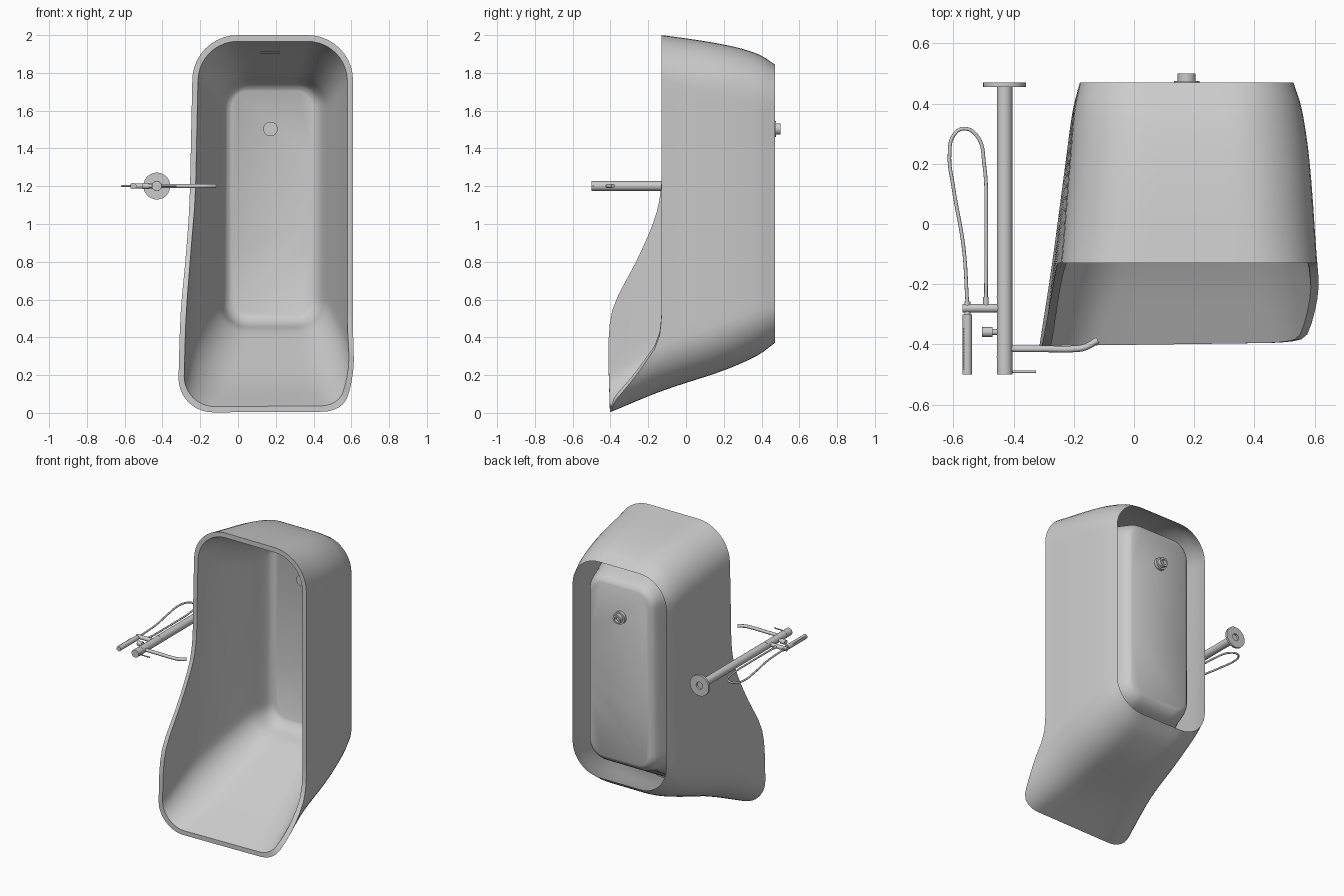
import bpy, bmesh, math
from mathutils import Vector

if "Cube" in bpy.data.objects:
    bpy.data.objects.remove(bpy.data.objects["Cube"], do_unlink=True)

grey = bpy.data.materials.new("light_grey")
grey.use_nodes = True
grey.diffuse_color = (0.6, 0.6, 0.6, 1)
grey.node_tree.nodes["Principled BSDF"].inputs["Base Color"].default_value = (0.6, 0.6, 0.6, 1)


def finish(obj, name):
    obj.name = name
    obj.data.materials.append(grey)
    bpy.ops.object.select_all(action="DESELECT")
    obj.select_set(True)
    bpy.context.view_layer.objects.active = obj
    bpy.ops.object.shade_smooth_by_angle(angle=math.radians(35))
    return obj


def from_bmesh(name, bm):
    mesh = bpy.data.meshes.new(name)
    bm.to_mesh(mesh)
    bm.free()
    obj = bpy.data.objects.new(name, mesh)
    bpy.context.collection.objects.link(obj)
    return finish(obj, name)


def rod(name, a, b, radius, sides=32):
    a, b = Vector(a), Vector(b)
    bpy.ops.mesh.primitive_cylinder_add(radius=radius, depth=(b - a).length,
                                        vertices=sides, location=(a + b) / 2)
    obj = bpy.context.object
    obj.rotation_euler = (b - a).to_track_quat("Z", "Y").to_euler()
    return finish(obj, name)


def lathe(name, x, z, profile, sides=40):
    """Turn a (radius, y) profile around an axis along y."""
    bm = bmesh.new()
    verts = [bm.verts.new((x + r, y, z)) for r, y in profile]
    edges = [bm.edges.new(pair) for pair in zip(verts, verts[1:])]
    bmesh.ops.spin(bm, geom=verts + edges, cent=(x, 0, z), axis=(0, 1, 0),
                   angle=math.tau, steps=sides)
    bmesh.ops.remove_doubles(bm, verts=bm.verts, dist=0.0001)
    bmesh.ops.recalc_face_normals(bm, faces=bm.faces)
    return from_bmesh(name, bm)


def tube(name, points, radius, z):
    curve = bpy.data.curves.new(name, "CURVE")
    curve.dimensions = "3D"
    curve.bevel_depth = radius
    curve.bevel_resolution = 4
    curve.use_fill_caps = True
    spline = curve.splines.new("BEZIER")
    spline.bezier_points.add(len(points) - 1)
    for bp, (x, y) in zip(spline.bezier_points, points):
        bp.co = (x, y, z)
        bp.handle_left_type = bp.handle_right_type = "AUTO"
    obj = bpy.data.objects.new(name, curve)
    bpy.context.collection.objects.link(obj)
    bpy.ops.object.select_all(action="DESELECT")
    obj.select_set(True)
    bpy.context.view_layer.objects.active = obj
    bpy.ops.object.convert(target="MESH")
    return finish(bpy.context.object, name)


def interp(table, t):
    """Smooth lookup of a table keyed on its first column."""
    t = min(max(t, table[0][0]), table[-1][0])
    last = len(table) - 1
    i = next(k for k in range(last) if t <= table[k + 1][0])
    a, b = table[i], table[i + 1]
    before, after = table[max(i - 1, 0)], table[min(i + 2, last)]
    h = b[0] - a[0]
    f = (t - a[0]) / h
    values = []
    for p, q, p0, q1 in zip(a[1:], b[1:], before[1:], after[1:]):
        m0 = (q - p0) / (b[0] - before[0]) * h
        m1 = (q1 - p) / (after[0] - a[0]) * h
        values.append(p + f * m0 + f * f * (3 * (q - p) - 2 * m0 - m1)
                      + f ** 3 * (2 * (p - q) + m0 + m1))
    return values


# Tub cross-sections by depth: y, x min, x max, z min, z max, corner radius
OUTER = [(-0.41, -0.315, 0.635, 0.0, 2.03, 0.18), (-0.13, -0.272, 0.609, 0.115, 2.0, 0.24),
         (0.2, -0.228, 0.584, 0.225, 1.95, 0.25), (0.38, -0.203, 0.558, 0.305, 1.9, 0.24),
         (0.47, -0.18, 0.53, 0.37, 1.845, 0.2)]
INNER = [(-0.41, -0.285, 0.605, 0.03, 2.0, 0.16), (-0.13, -0.242, 0.579, 0.165, 1.967, 0.21),
         (0.3, -0.11, 0.475, 0.43, 1.785, 0.16), (0.4, -0.08, 0.443, 0.467, 1.752, 0.13),
         (0.44, -0.06, 0.42, 0.495, 1.73, 0.11), (0.455, -0.035, 0.395, 0.52, 1.705, 0.085)]
# Rim depth by height, along each long side
RIM_LOW_X = [(0, -0.405), (0.35, -0.41), (0.5, -0.4), (0.6, -0.37), (0.8, -0.265),
             (1.0, -0.175), (1.1, -0.145), (1.22, -0.13), (1.4, -0.13)]
RIM_HIGH_X = [(0, -0.395), (0.06, -0.375), (0.15, -0.3), (0.29, -0.2), (0.37, -0.15),
              (0.5, -0.13), (0.6, -0.13)]


def section(table, y):
    """Round-cornered outline in x and z at depth y, tapering to the top on one side."""
    x0, x1, z0, z1, r = interp(table, y)
    taper = 0.05 * (0.47 - y)
    arcs = []
    for k, (cx, cz) in enumerate([(x1 - r, z1 - r), (x0 + r + taper, z1 - r),
                                  (x0 + r, z0 + r), (x1 - r, z0 + r)]):
        angles = [math.pi / 2 * (k + j / 10) for j in range(11)]
        arcs.append([(cx + r * math.cos(a), cz + r * math.sin(a)) for a in angles])
    pts = []
    for k, arc in enumerate(arcs):
        pts += arc
        a, b = arc[-1], arcs[(k + 1) % 4][0]
        n = 24 if k % 2 else 6
        pts += [(a[0] + (b[0] - a[0]) * j / n, a[1] + (b[1] - a[1]) * j / n)
                for j in range(1, n)]
    return pts


def rim_depth(i):
    y = -0.13
    for _ in range(8):
        x, z = section(OUTER, y)[i]
        w = min(1, max(0, (x + 0.31) / 0.92))
        y = interp(RIM_LOW_X, z)[0] * (1 - w) + interp(RIM_HIGH_X, z)[0] * w
    return y


# Tub: outer skirt open at the back, flat rim, inner basin with closed floor
bm = bmesh.new()
columns = []
count = len(section(OUTER, 0))
for i in range(count):
    rim = rim_depth(i)
    column = []
    for table, rows in ((OUTER, range(18, -1, -1)), (INNER, range(25))):
        last = max(rows)
        for j in rows:
            u = 1 - (1 - j / last) ** 1.5
            y = rim + (table[-1][0] - rim) * u
            x, z = section(table, y)[i]
            column.append(bm.verts.new((x, y, z)))
    columns.append(column)
for i in range(count):
    a, b = columns[i], columns[(i + 1) % count]
    for j in range(len(a) - 1):
        bm.faces.new((a[j], b[j], b[j + 1], a[j + 1]))
floor = bm.faces.new([c[-1] for c in columns])
bmesh.ops.recalc_face_normals(bm, faces=bm.faces)
floor.normal_update()
if floor.normal.y > 0:
    bmesh.ops.reverse_faces(bm, faces=bm.faces)
from_bmesh("bathtub", bm)

# Overflow slot on the upper inner wall
bpy.ops.mesh.primitive_cube_add(size=1, location=(0.17, 0.005, 1.908))
slot = bpy.context.object
slot.scale = (0.1, 0.016, 0.006)
slot.rotation_euler.x = -0.39
finish(slot, "overflow_slot")

# Drain: cover inside, flange and hollow nut outside
rod("drain_cover", (0.172, 0.44, 1.503), (0.172, 0.456, 1.503), 0.038)
lathe("drain_outlet", 0.175, 1.503, [(0, 0.456), (0.042, 0.456), (0.042, 0.476), (0.03, 0.476),
                                     (0.03, 0.5), (0.018, 0.5), (0.018, 0.478), (0, 0.478)])

# Tap column with ring-shaped floor plate and joint rings
Z = 1.201
X = -0.43
lathe("floor_plate", X, Z, [(0.024, 0.455), (0.071, 0.455), (0.071, 0.47), (0.024, 0.47),
                            (0.024, 0.455)], 48)
rod("tap_column", (X, -0.5, Z), (X, 0.456, Z), 0.026)
for y in (-0.243, -0.443):
    rod("joint_ring", (X, y - 0.002, Z), (X, y + 0.002, Z), 0.0268)
rod("tap_lever", (X, -0.491, Z), (-0.325, -0.491, Z), 0.004, 12)

# Spout
tube("spout", [(X, -0.415), (-0.3, -0.415), (-0.2, -0.415), (-0.165, -0.41), (-0.12, -0.386)],
     0.011, Z)

# Diverter knob
rod("diverter_stem", (-0.48, -0.359, Z), (X, -0.359, Z), 0.01)
rod("diverter_knob", (-0.505, -0.359, Z), (-0.47, -0.359, Z), 0.016)

# Hand shower, holder and hose
rod("shower_holder", (-0.57, -0.28, Z), (X, -0.28, Z), 0.014)
rod("hand_shower", (-0.554, -0.5, Z), (-0.554, -0.3, Z), 0.016)
rod("hand_shower_neck", (-0.554, -0.302, Z), (-0.554, -0.257, Z), 0.01)
for k in range(14):
    y = -0.48 + k * 0.01
    rod("spray_nozzle", (-0.566, y, Z), (-0.566, y, Z + 0.0125), 0.003, 8)
rod("hose_connector", (-0.492, -0.28, Z), (-0.492, -0.242, Z), 0.009)
tube("shower_hose", [(-0.554, -0.26), (-0.566, -0.08), (-0.6, 0.12), (-0.613, 0.23),
                     (-0.599, 0.295), (-0.565, 0.317), (-0.52, 0.29), (-0.498, 0.2),
                     (-0.491, 0.0), (-0.492, -0.25)], 0.006, Z)
